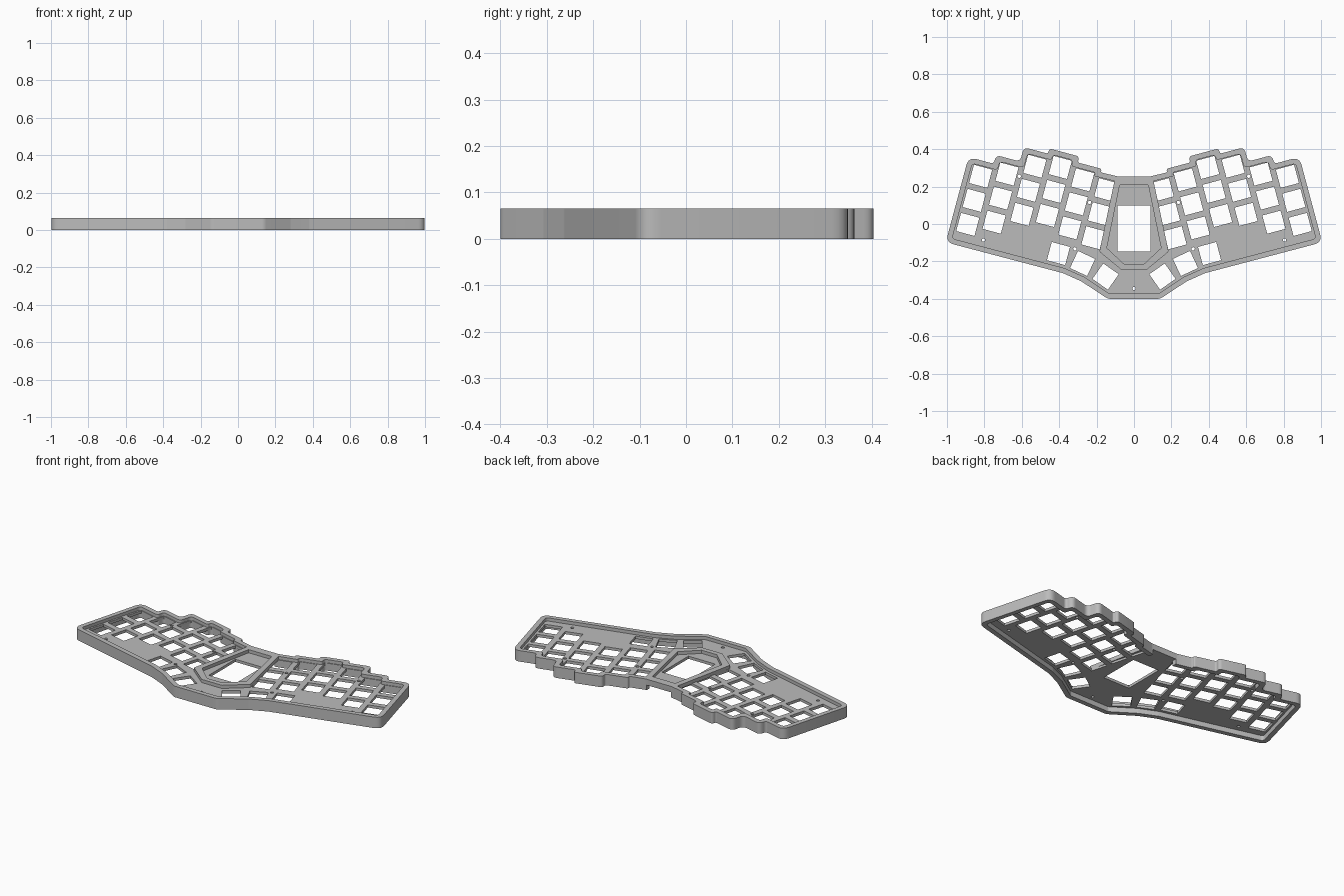
import bpy, bmesh, math
from mathutils import Vector

if "Cube" in bpy.data.objects:
    bpy.data.objects.remove(bpy.data.objects["Cube"])

HEIGHT, RIM, PITCH, KEY = 0.065, 0.028, 0.133, 0.101
PLATE_LOW, PLATE_TOP = 0.03, 0.046
TILT = math.radians(15)

grey = bpy.data.materials.new("case_grey")
grey.use_nodes = True
grey.diffuse_color = (0.5, 0.5, 0.5, 1)
grey.node_tree.nodes["Principled BSDF"].inputs["Base Color"].default_value = (0.5, 0.5, 0.5, 1)


def tilted(u, v):
    """Point in the frame of the tilted left key block."""
    c, s = math.cos(TILT), math.sin(TILT)
    return Vector((u * c + v * s, v * c - u * s))


def mirrored(half):
    """Close a left-half path with its mirror image."""
    return half + [Vector((-p.x, p.y)) for p in reversed(half)]


def inset(points, d):
    """Mitred inset of a counter-clockwise loop."""
    result = []
    for i, p in enumerate(points):
        a = (p - points[i - 1]).normalized()
        b = (points[(i + 1) % len(points)] - p).normalized()
        n, m = Vector((-a.y, a.x)), Vector((-b.y, b.x))
        result.append(p + (n + m) * d / (1 + n.dot(m)))
    return result


def rounded(points, radius, steps=6):
    """Replace each corner by a short curve, wider on outward corners."""
    result = []
    for i, p in enumerate(points):
        a, b = points[i - 1] - p, points[(i + 1) % len(points)] - p
        turn = math.pi - a.angle(b)
        outward = a.x * b.y - a.y * b.x < 0
        share = 0.6 if outward and min(a.length, b.length) < 0.06 else 0.36
        t = min(radius * math.tan(turn / 2), share * a.length, share * b.length)
        start, end = p + a.normalized() * t, p + b.normalized() * t
        for k in range(steps + 1):
            f = k / steps
            result.append(start * (1 - f) ** 2 + p * 2 * f * (1 - f) + end * f * f)
    return result


def rectangle(center, w, h, angle=0.0):
    c, s = math.cos(angle), math.sin(angle)
    corners = [(-w / 2, -h / 2), (w / 2, -h / 2), (w / 2, h / 2), (-w / 2, h / 2)]
    return [center + Vector((x * c - y * s, x * s + y * c)) for x, y in corners]


def circle(center, r, n=16):
    return [center + Vector((r * math.cos(k * math.tau / n), r * math.sin(k * math.tau / n)))
            for k in range(n)]


def slab(name, loops, low, high):
    """Extruded flat shape; inner loops become holes."""
    curve = bpy.data.curves.new(name, 'CURVE')
    curve.dimensions, curve.fill_mode = '2D', 'BOTH'
    curve.extrude = (high - low) / 2
    for loop in loops:
        spline = curve.splines.new('POLY')
        spline.points.add(len(loop) - 1)
        for point, p in zip(spline.points, loop):
            point.co = (p.x, p.y, 0, 1)
        spline.use_cyclic_u = True
    temp = bpy.data.objects.new(name + "_path", curve)
    bpy.context.collection.objects.link(temp)
    graph = bpy.context.evaluated_depsgraph_get()
    mesh = bpy.data.meshes.new_from_object(temp.evaluated_get(graph))
    bpy.data.objects.remove(temp)
    bm = bmesh.new()
    bm.from_mesh(mesh)
    bmesh.ops.remove_doubles(bm, verts=bm.verts, dist=0.00002)
    bmesh.ops.translate(bm, verts=bm.verts, vec=(0, 0, (low + high) / 2))
    bmesh.ops.recalc_face_normals(bm, faces=bm.faces)
    bm.to_mesh(mesh)
    bm.free()
    mesh.materials.clear()
    mesh.materials.append(grey)
    obj = bpy.data.objects.new(name, mesh)
    bpy.context.collection.objects.link(obj)
    return obj


# Staggered key columns, outermost first: top key centre in the tilted frame
stagger = [0.034, 0.082, 0.161, 0.190, 0.157, 0.138]
columns = [(-0.858 + i * PITCH, v) for i, v in enumerate(stagger)]

# Case outline: stepped back edge, straight side, front edge bent at the thumbs
MARGIN = 0.083
half = [Vector((-0.086, 0.254))]
for i in range(5, 0, -1):
    (u, v), (outer_u, outer_v) = columns[i], columns[i - 1]
    wall = u - MARGIN if v > outer_v else outer_u + MARGIN
    half += [tilted(wall, v + MARGIN), tilted(wall, outer_v + MARGIN)]
half += [tilted(-0.947, stagger[0] + MARGIN), tilted(-0.947, -0.355),
         tilted(-0.30, -0.352), Vector((-0.281, -0.307)), Vector((-0.14, -0.4))]
outline = mirrored(half)

# Openings: key grid, thumb arc, screw holes, display window (none may touch)
openings = [rectangle(Vector((0, -0.024)), 0.176, 0.248)]
keys = [(tilted(u, v - row * PITCH), TILT) for u, v in columns for row in range(3)]
keys += [(Vector((-0.404, -0.158)), TILT),
         (Vector((-0.275, -0.211)), math.radians(25)),
         (Vector((-0.152, -0.281)), math.radians(35))]
screws = [Vector((-0.805, -0.086)), Vector((-0.316, -0.133)),
          tilted(-0.2595, 0.05), tilted(-0.6585, 0.088)]
for side in (1, -1):
    for center, angle in keys:
        openings.append(rectangle(Vector((center.x * side, center.y)), KEY, KEY, -angle * side))
    for center in screws:
        openings.append(circle(Vector((center.x * side, center.y)), 0.009))
openings.append(circle(Vector((0, -0.345)), 0.009))

plate = slab("key_plate", [rounded(inset(outline, RIM / 2), 0.03)] + openings,
             PLATE_LOW, PLATE_TOP)

# Full-height outer wall
rim = slab("outer_wall", [rounded(outline, 0.045), rounded(inset(outline, RIM), 0.02)],
           0, HEIGHT)

# Cable notch under the middle of the back wall
bpy.ops.mesh.primitive_cube_add(size=1, location=(0, 0.24, 0.005))
cutter = bpy.context.object
cutter.name = "cable_notch_cutter"
cutter.scale = (0.16, 0.1, 0.05)
cutter.hide_render = True
cutter.hide_set(True)
notch = rim.modifiers.new("cable_notch", 'BOOLEAN')
notch.operation, notch.object, notch.solver = 'DIFFERENCE', cutter, 'EXACT'
edge = rim.modifiers.new("soft_edge", 'BEVEL')
edge.width, edge.segments = 0.003, 2
edge.limit_method, edge.angle_limit = 'ANGLE', math.radians(60)

# Raised frame round the display bay
bay_outer = mirrored([Vector(p) for p in ((-0.1, 0.25), (-0.185, -0.148), (-0.066, -0.246))])
bay_inner = mirrored([Vector(p) for p in ((-0.076, 0.208), (-0.145, -0.128), (-0.05, -0.217))])
frame = slab("display_frame", [rounded(bay_outer, 0.01), rounded(bay_inner, 0.004)],
             PLATE_TOP - 0.004, HEIGHT)

for obj in (plate, rim, frame):
    bpy.ops.object.select_all(action='DESELECT')
    obj.select_set(True)
    bpy.context.view_layer.objects.active = obj
    bpy.ops.object.shade_smooth_by_angle(angle=math.radians(30))
